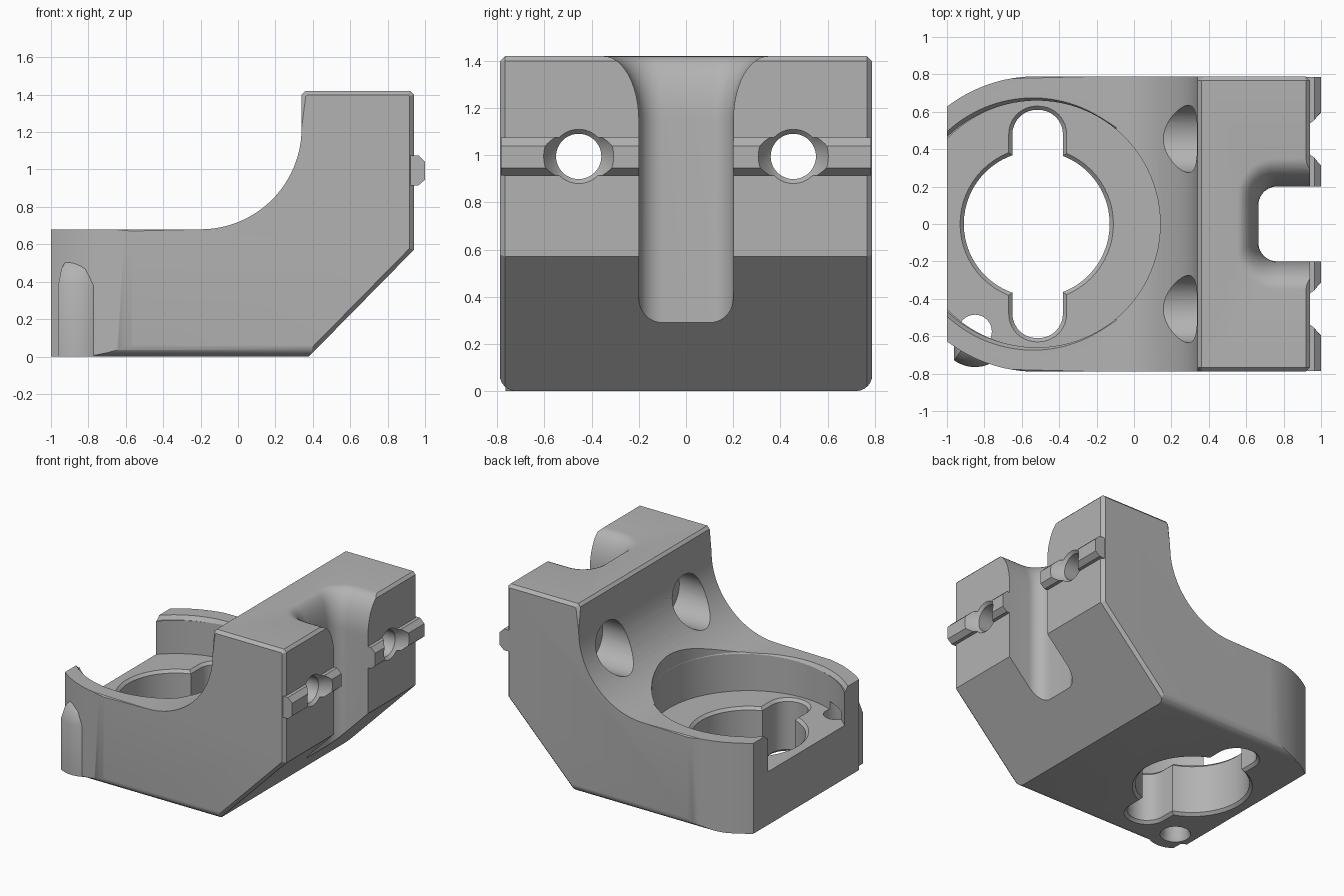
import bpy, bmesh
from math import sin, cos, pi, acos

if "Cube" in bpy.data.objects:
    bpy.data.objects.remove(bpy.data.objects["Cube"])

grey = bpy.data.materials.new("plain_grey")
grey.use_nodes = True
COLOUR = (0.45, 0.45, 0.45, 1)
grey.diffuse_color = COLOUR
grey.node_tree.nodes["Principled BSDF"].inputs["Base Color"].default_value = COLOUR


def loft(name, rings, chamfer=0):
    """Closed solid through rings of equal point count, with optional chamfered caps."""
    bm = bmesh.new()
    loops = [[bm.verts.new(p) for p in ring] for ring in rings]
    n = len(loops[0])
    for a, b in zip(loops, loops[1:]):
        for i in range(n):
            j = (i + 1) % n
            bm.faces.new((a[i], a[j], b[j], b[i]))
    caps = [bm.faces.new(loops[0]), bm.faces.new(loops[-1])]
    if chamfer:
        edges = [e for f in caps for e in f.edges]
        bmesh.ops.bevel(bm, geom=edges, offset=chamfer, segments=1, affect='EDGES')
    bmesh.ops.recalc_face_normals(bm, faces=bm.faces)
    mesh = bpy.data.meshes.new(name)
    bm.to_mesh(mesh)
    bm.free()
    mesh.materials.append(grey)
    ob = bpy.data.objects.new(name, mesh)
    bpy.context.collection.objects.link(ob)
    return ob


def arc(cx, cy, r, start, end, steps):
    return [(cx + r * cos(start + (end - start) * i / steps),
             cy + r * sin(start + (end - start) * i / steps)) for i in range(steps + 1)]


def along_y(name, outline, half, chamfer=0):
    return loft(name, [[(x, y, z) for x, z in outline] for y in (-half, half)], chamfer)


def lathe(name, x, y, profile, steps=64):
    """Upright round solid from (radius, height) pairs."""
    return loft(name, [[(x + r * cos(2 * pi * i / steps), y + r * sin(2 * pi * i / steps), z)
                        for i in range(steps)] for r, z in profile])


def lathe_x(name, y, z, profile, steps=48):
    """Round solid along x from (radius, x) pairs."""
    return loft(name, [[(x, y + r * cos(2 * pi * i / steps), z + r * sin(2 * pi * i / steps))
                        for i in range(steps)] for r, x in profile])


def rounded_rect(x0, x1, y0, y1, r, z):
    pts = []
    corners = ((x1 - r, y1 - r), (x0 + r, y1 - r), (x0 + r, y0 + r), (x1 - r, y0 + r))
    for k, (cx, cy) in enumerate(corners):
        pts += arc(cx, cy, r, k * pi / 2, (k + 1) * pi / 2, 10)
    # nudge the ends apart so full half-round corners stay distinct
    return [(x, y + (0.0005 if i < 22 and i > 10 else 0), z) for i, (x, y) in enumerate(pts)]


# Bracket body: side profile with a swept concave back
sweep = arc(-0.2, 1.22, 0.54, 0, -pi / 2, 24)
side = [(-1.1, -0.05), (0.33, -0.05), (0.94, 0.57), (0.94, 1.40), (0.92, 1.42),
        (0.36, 1.42), (0.34, 1.40)] + sweep + [(-1.1, 0.68)]
body = along_y("bracket_body", side, 0.789, 0.022)


def combine(tool, operation):
    m = body.modifiers.new(tool.name, 'BOOLEAN')
    m.object, m.operation, m.solver = tool, operation, 'EXACT'
    tool.hide_render = True
    tools.append(tool)


tools = []

# Plan shape with curved end, and rounded lower edges
end = acos(-0.48 / 0.79)
curve = arc(-0.52, 0, 0.79, pi / 2, end, 12)
plan = [(1.1, 0.79)] + curve + [(x, -y) for x, y in reversed(curve)] + [(1.1, -0.79)]
combine(loft("plan_clip", [[(x, y, z) for x, y in plan] for z in (-0.2, 1.6)]), 'INTERSECT')
under = arc(0.72, 0.07, 0.07, -pi / 2, 0, 6) + [(0.79, 1.6)]
section = under + [(-y, z) for y, z in reversed(under)]
combine(loft("lower_edge_clip", [[(x, y, z) for y, z in section] for x in (-1.2, 1.2)]), 'INTERSECT')

# Corner boss around the small screw hole, flat at the end face
boss_rings = []
for r, z in ((0.19, 0), (0.19, 0.38), (0.16, 0.47), (0.10, 0.53)):
    boss_rings.append([(max(-1, -0.85 + r * x), -0.575 + r * y, z)
                       for x, y in arc(0, 0, 1, -0.7 * pi, 0.7 * pi, 32)])
combine(loft("corner_boss", boss_rings), 'UNION')

# Locating ridge across the mounting face
ridge = [(0.9, 0.915), (0.965, 0.915), (1.0, 0.945), (1.0, 1.04), (0.965, 1.075), (0.9, 1.075)]
combine(along_y("locating_ridge", ridge, 0.785), 'UNION')

# Round pocket with a softened rim
combine(lathe("pocket", -0.52, 0, [(0.66, 0.4), (0.66, 1.7)], 96), 'DIFFERENCE')
combine(lathe("pocket_rim", -0.54, 0, [(0.655, 0.65), (0.681, 0.69)], 96), 'DIFFERENCE')

# Central opening with a keyway slot, both chamfered
combine(lathe("centre_hole", -0.52, 0, [(0.43, -0.02), (0.39, 0.02), (0.39, 0.38), (0.43, 0.42)]),
        'DIFFERENCE')
slot = []
for grow, z in ((0.04, -0.02), (0, 0.02), (0, 0.38), (0.04, 0.42)):
    slot.append(rounded_rect(-0.65 - grow, -0.38 + grow, -0.61 - grow, 0.61 + grow, 0.13 + grow, z))
combine(loft("key_slot", slot), 'DIFFERENCE')
combine(lathe("corner_hole", -0.85, -0.575, [(0.11, -0.01), (0.09, 0.03), (0.09, 0.46)], 32),
        'DIFFERENCE')

# Front channel flaring out at the top
channel = []
levels = [(0, -0.2)]
for i in range(13):
    t = i / 12 * pi / 2
    levels.append((0.15 * (1 - cos(t)), 1.15 + 0.27 * sin(t)))
levels.append((0.15, 1.6))
for o, z in levels:
    channel.append(rounded_rect(0.665 - 0.75 * o, 1.5, -0.2 - o, 0.2 + o, 0.1 + 0.7 * o, z))
combine(loft("channel", channel), 'DIFFERENCE')

# Pair of counterbored mounting holes
for side_name, y in (("left", 0.455), ("right", -0.455)):
    combine(lathe_x(side_name + "_screw_hole", y, 0.995,
                    [(0.18, -0.1), (0.18, 0.5), (0.096, 0.501), (0.096, 0.92),
                     (0.115, 0.94), (0.16, 1.02)]), 'DIFFERENCE')

# Bake the cuts into the body and drop the helpers
graph = bpy.context.evaluated_depsgraph_get()
baked = bpy.data.meshes.new_from_object(body.evaluated_get(graph))
body.modifiers.clear()
body.data = baked
baked.materials.clear()
baked.materials.append(grey)
baked.polygons.foreach_set("material_index", [0] * len(baked.polygons))
for tool in tools:
    bpy.data.objects.remove(tool)

for ob in bpy.context.selected_objects:
    ob.select_set(False)
body.select_set(True)
bpy.context.view_layer.objects.active = body
bpy.ops.object.shade_smooth_by_angle(angle=0.5)
